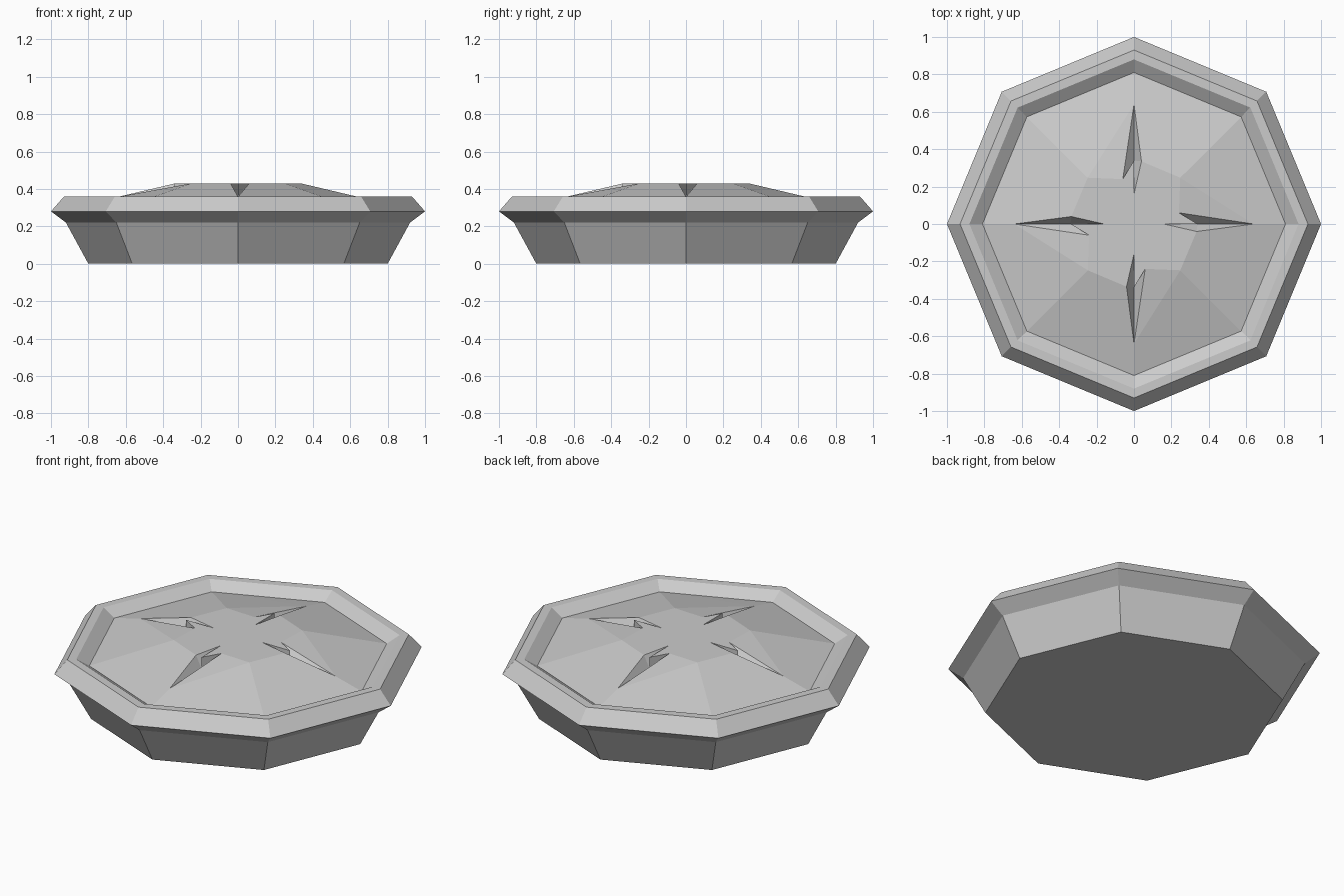
import bpy
import bmesh
from math import cos, sin, pi

cube = bpy.data.objects.get("Cube")
if cube:
    bpy.data.objects.remove(cube, do_unlink=True)

# One flat pale grey for everything
grey = bpy.data.materials.new("pale_grey")
grey.use_nodes = True
COLOUR = (0.6, 0.6, 0.6, 1)
grey.diffuse_color = COLOUR
grey.node_tree.nodes["Principled BSDF"].inputs["Base Color"].default_value = COLOUR

SIDES = 8
CRUST_EDGE = (0.81, 0.315)
TOP = 0.43


def octagon(bm, r, z):
    return [bm.verts.new((r * cos(2 * pi * i / SIDES), r * sin(2 * pi * i / SIDES), z))
            for i in range(SIDES)]


def finish(bm, name):
    mesh = bpy.data.meshes.new(name)
    bm.to_mesh(mesh)
    bm.free()
    mesh.materials.append(grey)
    obj = bpy.data.objects.new(name, mesh)
    bpy.context.collection.objects.link(obj)
    return obj


# Dish: tapered wall, flared rim and inner bevel down to the crust
bm = bmesh.new()
profile = [(0.8, 0), (0.92, 0.22), (1, 0.28), (0.93, 0.36), (0.88, 0.36), CRUST_EDGE]
rings = [octagon(bm, r, z) for r, z in profile]
bm.faces.new(rings[0][::-1])
for low, high in zip(rings, rings[1:]):
    for i in range(SIDES):
        j = (i + 1) % SIDES
        bm.faces.new((low[i], low[j], high[j], high[i]))
finish(bm, "dish")

# Crust: faceted dome with four slits, one on each axis
bm = bmesh.new()
edge = octagon(bm, *CRUST_EDGE)
ring = octagon(bm, 0.35, TOP)
for v in ring[::2]:
    bm.verts.remove(v)
outline = []
for q in range(4):
    def point(x, y, z):
        c, s = cos(q * pi / 2), sin(q * pi / 2)
        return bm.verts.new((x * c - y * s, x * s + y * c, z))

    tip = point(0.64, 0, 0.358)
    narrow = point(0.335, -0.04, TOP)
    inner = point(0.16, 0, TOP)
    tongue = point(0.34, 0, TOP)
    wide = point(0.24, 0.06, TOP)
    floor = point(0.34, 0, 0.36)
    k = 2 * q
    before, mid, after = edge[k - 1], edge[k], edge[k + 1]
    corner_before, corner_after = ring[k - 1], ring[k + 1]
    # Sloping crust on either side of the slit
    for face in ((before, mid, tip), (mid, after, tip),
                 (before, tip, corner_before), (after, corner_after, tip),
                 (corner_before, tip, narrow), (corner_after, wide, tip)):
        bm.faces.new(face)
    # Slit walls
    for face in ((tip, floor, narrow), (narrow, floor, inner), (tip, wide, floor),
                 (inner, floor, tongue), (tongue, floor, wide)):
        bm.faces.new(face)
    outline += [narrow, inner, tongue, wide, corner_after]
# Flat top
bm.faces.new(outline)
finish(bm, "crust")
